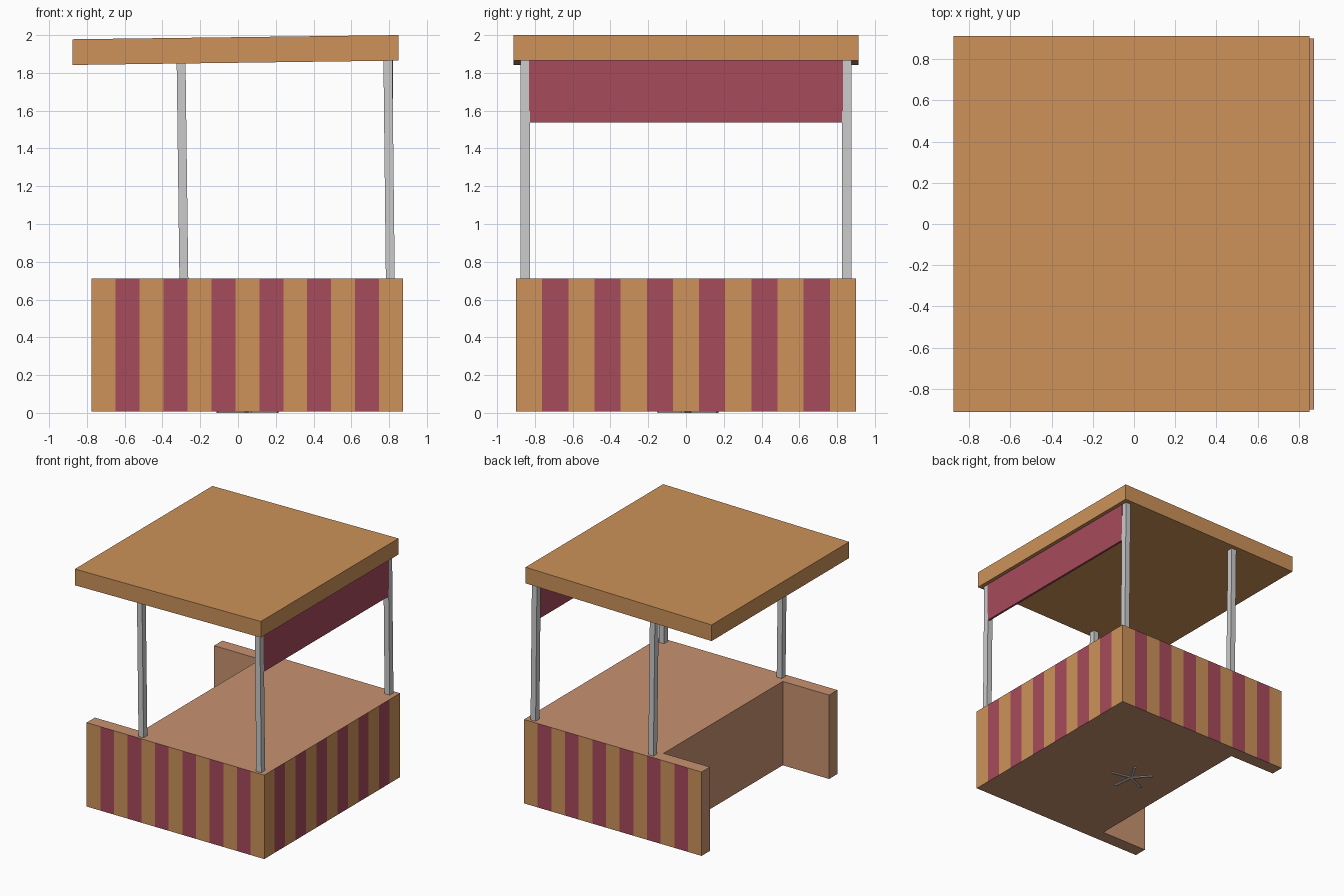
import bpy, bmesh, math
from mathutils import Vector

if "Cube" in bpy.data.objects:
    bpy.data.objects.remove(bpy.data.objects["Cube"])


def material(name, rgb):
    m = bpy.data.materials.new(name)
    m.diffuse_color = (*rgb, 1)
    m.use_nodes = True
    m.node_tree.nodes["Principled BSDF"].inputs["Base Color"].default_value = m.diffuse_color
    return m


ORANGE = material("orange_paint", (0.61, 0.29, 0.10))
RED = material("red_paint", (0.386, 0.069, 0.107))
TAN = material("tan_wood", (0.58, 0.29, 0.16))


def finish(bm, name, mats=()):
    bmesh.ops.recalc_face_normals(bm, faces=bm.faces)
    me = bpy.data.meshes.new(name)
    bm.to_mesh(me)
    bm.free()
    for m in mats:
        me.materials.append(m)
    ob = bpy.data.objects.new(name, me)
    bpy.context.collection.objects.link(ob)
    return ob


def extrude_profile(name, pts, direction, mats=(), side_mats=None):
    """Extrude a closed outline; side_mats gives a material index per side."""
    bm = bmesh.new()
    d = Vector(direction)
    a = [bm.verts.new(p) for p in pts]
    b = [bm.verts.new(Vector(p) + d) for p in pts]
    bm.faces.new(a[::-1])
    bm.faces.new(b)
    for i in range(len(pts)):
        j = (i + 1) % len(pts)
        f = bm.faces.new((a[i], a[j], b[j], b[i]))
        f.material_index = side_mats[i] if side_mats else 0
    return finish(bm, name, mats)


# U-shaped counter: three striped outer sides, plain recess at the back
X0, X1, Y, Z0, Z1 = -0.775, 0.874, 0.9, 0.008, 0.712
N = 13
corners = [(X0, -Y), (X1, -Y), (X1, Y), (X0, Y)]
outline, sides = [], []
for (ax, ay), (bx, by) in zip(corners, corners[1:]):
    for i in range(N):
        t = i / N
        outline.append((ax + (bx - ax) * t, ay + (by - ay) * t, Z0))
        sides.append(1 + i % 2)
WALL, RECESS = 0.11, -0.345
for x, y in [(X0, Y), (X0, Y - WALL), (RECESS, Y - WALL),
             (RECESS, WALL - Y), (X0, WALL - Y)]:
    outline.append((x, y, Z0))
    sides.append(0)
extrude_profile("counter", outline, (0, 0, Z1 - Z0), (TAN, ORANGE, RED), sides)

# Sloping roof slab
extrude_profile("roof", [(-0.876, -0.912, 1.842), (0.851, -0.912, 1.865),
                         (0.851, -0.912, 2.0), (-0.876, -0.912, 1.978)],
                (0, 1.824, 0), (ORANGE,))

# Four slightly leaning square posts
for label, xb, xt in (("rear", -0.310, -0.325), ("front", 0.783, 0.770)):
    for side, y in (("left", -0.876), ("right", 0.826)):
        w = 0.047
        extrude_profile(f"{label}_{side}_post",
                        [(xb, y, 0.69), (xb + w, y, 0.69),
                         (xt + w, y, 1.87), (xt, y, 1.87)], (0, 0.05, 0))

# Red valance hanging between the front posts
extrude_profile("valance", [(0.802, -0.83, 1.538), (0.82, -0.83, 1.538),
                            (0.82, -0.83, 1.868), (0.802, -0.83, 1.868)],
                (0, 1.66, 0), (RED,))

# Five-legged stool foot just showing under the counter
for k in range(5):
    a = math.radians(-12 + 72 * k)
    u, v = Vector((math.cos(a), math.sin(a), 0)), Vector((-math.sin(a), math.cos(a), 0))
    c = Vector((0.045, 0.02, 0))
    w = v * 0.009
    extrude_profile(f"stool_leg_{k + 1}",
                    [c - w, c + u * 0.17 - w, c + u * 0.17 + w, c + w], (0, 0, 0.02))
